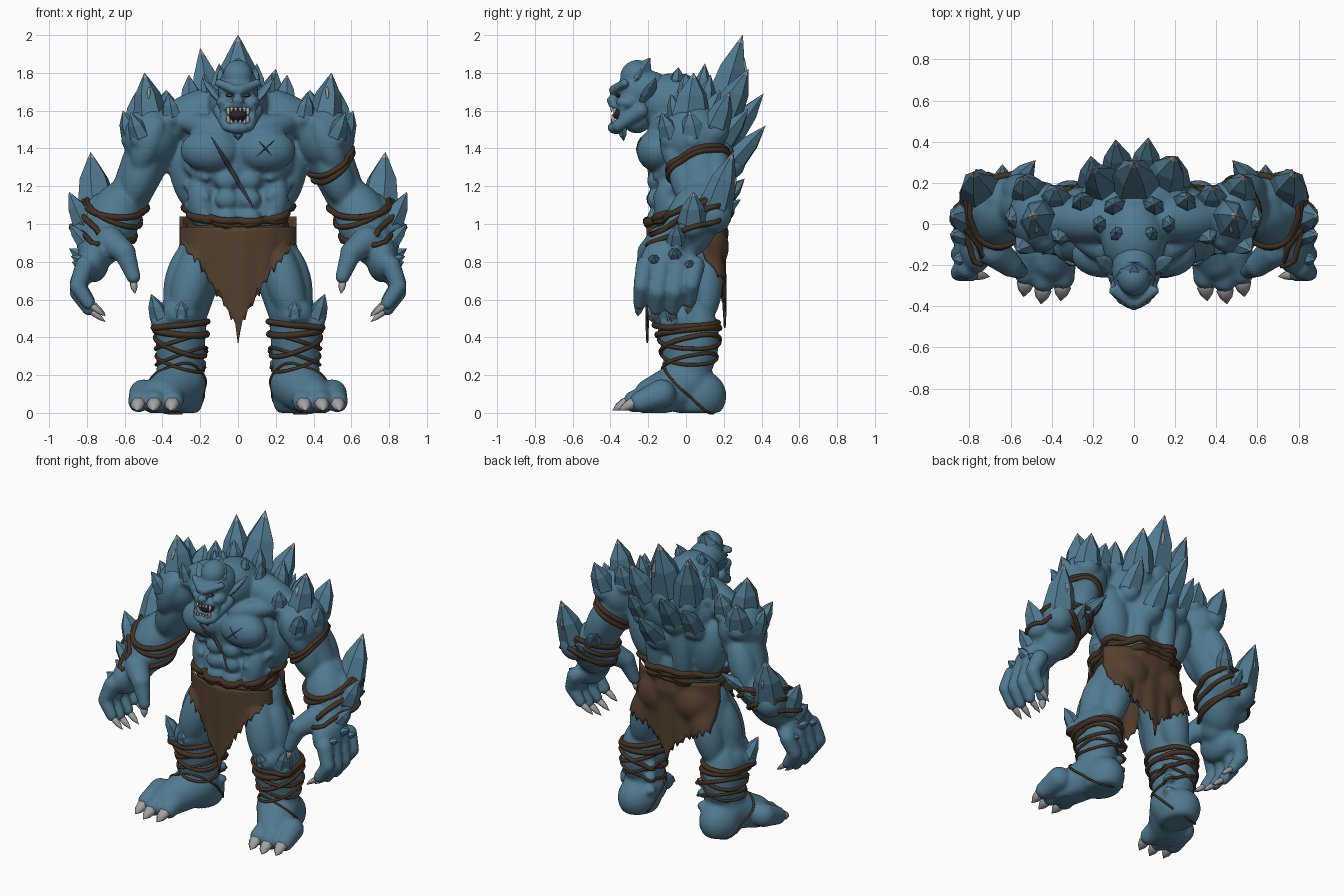
import bpy, bmesh, math, random
from mathutils import Vector, Matrix
from mathutils.bvhtree import BVHTree

random.seed(4)
cube = bpy.data.objects.get("Cube")
if cube:
    bpy.data.objects.remove(cube, do_unlink=True)


def material(name, *colour):
    mat = bpy.data.materials.new(name)
    mat.use_nodes = True
    mat.diffuse_color = (*colour, 1)
    mat.node_tree.nodes["Principled BSDF"].inputs["Base Color"].default_value = (*colour, 1)
    return mat


skin = material("blue skin", .081, .195, .28)
cloth = material("brown cloth", .086, .05, .027)
leather = material("dark leather", .058, .032, .017)
claw = material("grey claw", .36, .36, .36)
dark = material("dark mouth", .025, .02, .022)
scar = material("scar", .035, .045, .055)
ivory = material("tooth", .4, .38, .34)

# One unit sphere, copied for every rounded form
bm = bmesh.new()
bmesh.ops.create_uvsphere(bm, u_segments=24, v_segments=14, radius=1)
bm.verts.index_update()
SPHERE = [v.co.copy() for v in bm.verts], [[v.index for v in f.verts] for f in bm.faces]
bm.free()
BOTH, ONE = (1, -1), (1,)


def place(a, b, scale, side):
    a, b = (Vector((p[0] * side, p[1], p[2])) for p in (a, b))
    turn = (b - a).to_track_quat("Z", "Y").to_matrix().to_4x4()
    return Matrix.Translation((a + b) / 2) @ turn @ Matrix.Diagonal((*scale, 1))


def link(name, data):
    obj = bpy.data.objects.new(name, data)
    bpy.context.collection.objects.link(obj)
    return obj


class Part:
    """Collects primitives in one mesh, mirrored to both sides by default."""

    def __init__(self, name, *mats):
        self.name, self.mats = name, mats
        self.verts, self.faces, self.slots = [], [], []

    def add(self, verts, faces, matrix, tip_from=None):
        start = len(self.verts)
        self.verts += [matrix @ v for v in verts]
        for i, face in enumerate(faces):
            self.faces.append([start + k for k in face])
            self.slots.append(len(self.mats) - 1 if tip_from and i >= tip_from else 0)

    def turned(self, matrix, profile, n, tipped=False):
        verts = [Vector((w * math.cos(k * math.tau / n), w * math.sin(k * math.tau / n), h))
                 for h, w in profile for k in range(n)]
        faces = [list(range(n))[::-1]]
        for row in range(0, len(verts) - n, n):
            faces += [[row + k, row + (k + 1) % n, row + n + (k + 1) % n, row + n + k] for k in range(n)]
        faces.append(list(range(len(verts) - n, len(verts))))
        self.add(verts, faces, matrix, len(faces) - n - 1 if tipped else None)

    def ball(self, centre, radii, sides=BOTH):
        for s in sides:
            self.add(*SPHERE, Matrix.Translation((centre[0] * s, *centre[1:])) @ Matrix.Diagonal((*radii, 1)))

    def muscle(self, a, b, r, sides=BOTH):
        half = (Vector(b) - Vector(a)).length / 2
        for s in sides:
            self.add(*SPHERE, place(a, b, (r, r, half + r * .3), s))

    def limb(self, a, b, ra, rb):
        self.ball(a, (ra,) * 3)
        self.ball(b, (rb,) * 3)
        for s in BOTH:
            self.turned(place(a, b, (1, 1, (Vector(b) - Vector(a)).length), s), ((-.5, ra), (.5, rb)), 24)

    def spike(self, a, b, r, sides=BOTH, flat=.8):
        profile = ((-.5, .75), (-.2, 1), (.15, .74), (.42, .19), (.5, .01))
        for s in sides:
            self.turned(place(a, b, (r, r * flat, (Vector(b) - Vector(a)).length), s), profile, 6, True)

    def finish(self, voxel=0, smooth=False):
        mesh = bpy.data.meshes.new(self.name)
        mesh.from_pydata([(v.x, v.y, max(v.z, 0)) for v in self.verts], [], self.faces)
        for mat in self.mats:
            mesh.materials.append(mat)
        mesh.polygons.foreach_set("material_index", self.slots)
        mesh.polygons.foreach_set("use_smooth", [smooth] * len(self.faces))
        obj = link(self.name, mesh)
        if voxel:
            mod = obj.modifiers.new("fuse", "REMESH")
            mod.mode, mod.voxel_size, mod.use_smooth_shade = "VOXEL", voxel, True
            mod = obj.modifiers.new("soften", "SMOOTH")
            mod.factor, mod.iterations = .5, 4
        return obj


# Torso: central masses, then paired masses, then muscles
body, claws, spikes = Part("body", skin), Part("claws", claw), Part("crystal_spikes", skin, claw)
for centre, radii in (((0, .02, 1.35), (.31, .22, .26)), ((0, .09, 1.5), (.28, .19, .21)),
                      ((0, -.06, 1.64), (.16, .2, .16)), ((0, .02, 1.1), (.255, .19, .18)),
                      ((0, .02, .95), (.26, .19, .14))):
    body.ball(centre, radii, ONE)
for centre, radii in (((.145, -.15, 1.39), (.16, .112, .115)), ((.13, .09, .88), (.14, .12, .14)),
                      ((.46, .04, 1.46), (.15, .17, .17)), ((.765, -.09, .81), (.085, .15, .12)),
                      ((.3, -.1, .53), (.1, .09, .09)), ((.31, .06, .09), (.13, .155, .14))):
    body.ball(centre, radii)
for a, b, r in (((.06, .02, 1.66), (.42, .03, 1.5), .115), ((.06, -.18, 1.5), (.3, -.05, 1.54), .06),
                ((.29, .08, 1.45), (.2, .06, 1.08), .115), ((.1, .2, 1.5), (.1, .16, 1), .07),
                ((.21, -.09, 1.24), (.17, -.1, .98), .075)):
    body.muscle(a, b, r)
for z in (1.23, 1.13, 1.03):
    body.ball((.06, -.165, z), (.062, .042, .052))
    body.muscle((.16, -.17, z + .01), (.28, -.04, z + .08), .033)
# Arm, leg and foot muscles
for a, b, r in (((.42, -.08, 1.55), (.53, -.05, 1.3), .075), ((.46, -.02, 1.4), (.57, .02, 1.12), .09),
                ((.48, .14, 1.42), (.6, .17, 1.1), .09), ((.6, .09, 1.18), (.72, -.02, .86), .14),
                ((.72, .1, 1.14), (.78, -.02, .9), .08), ((.19, -.07, .9), (.3, -.12, .5), .1),
                ((.25, 0, .88), (.34, -.04, .55), .09), ((.19, .1, .88), (.28, .09, .5), .1),
                ((.3, .05, .58), (.32, .05, .2), .125)):
    body.muscle(a, b, r)
# Limb segments and thumbs
for a, b, ra, rb in (((.46, .06, 1.4), (.58, .1, 1.13), .13, .105), ((.62, .11, 1.1), (.72, -.05, .88), .125, .105),
                     ((.68, -.13, .91), (.6, -.2, .85), .08, .06), ((.6, -.2, .85), (.553, -.23, .72), .058, .038),
                     ((.18, .02, .86), (.28, -.03, .55), .135, .125), ((.3, -.02, .48), (.31, .02, .17), .135, .12),
                     ((.31, 0, .15), (.4, -.17, .08), .14, .11)):
    body.limb(a, b, ra, rb)
claws.spike((.555, -.23, .7), (.545, -.24, .63), .024)
# Fingers and toes
for k, drop in enumerate((.03, 0, 0, .04)):
    y = -.215 + .088 * k
    knuckle, joint, end = (.81, y, .78), (.85, y - .02, .64 + drop), (.79, y - .03, .55 + drop)
    body.limb(knuckle, joint, .052, .044)
    body.limb(joint, end, .044, .036)
    claws.spike(end, (.7, y - .04, .48 + drop), .025)
for x, y in ((.345, -.26), (.44, -.275), (.525, -.24)):
    body.limb((x * .8 + .08, -.13, .1), (x, y, .06), .078, .058)
    claws.spike((x, y - .02, .065), (x + .012, y - .115, .012), .042)
for z in (.17, .26, .34):
    body.ball((.2, .1, z), (.035, .04, .03))


# Crystal spikes, each rising from a swelling of the body
def crystal(a, b, r, sides=BOTH):
    body.muscle(a, Vector(a).lerp(Vector(b), .35), r * .92, sides)
    spikes.spike(a, b, r, sides)


for a, b, r in (((0, .15, 1.5), (0, .3, 2), .13), ((-.12, .15, 1.48), (-.2, .27, 1.93), .105),
                ((.12, .16, 1.48), (.2, .33, 1.82), .105), ((-.07, .19, 1.4), (-.09, .41, 1.69), .085),
                ((.05, .2, 1.27), (.07, .42, 1.52), .08)):
    crystal(a, b, r, ONE)
for a, b, r in (((.19, .15, 1.38), (.21, .33, 1.61), .08), ((.09, .08, 1.63), (.1, .1, 1.85), .06),
                ((.24, .09, 1.57), (.26, .13, 1.79), .065), ((.16, 0, 1.66), (.18, 0, 1.8), .045),
                ((.45, .02, 1.48), (.495, .04, 1.8), .11), ((.54, .04, 1.42), (.61, .02, 1.6), .075),
                ((.5, -.07, 1.42), (.57, -.13, 1.59), .065), ((.5, .13, 1.45), (.54, .23, 1.7), .09),
                ((.38, .1, 1.52), (.38, .18, 1.71), .08), ((.35, -.04, 1.53), (.37, -.08, 1.69), .055)):
    crystal(a, b, r)
for a, b, r in (((.73, .12, .98), (.78, .25, 1.38), .11), ((.79, .03, .95), (.895, .04, 1.17), .08),
                ((.79, -.05, .87), (.895, -.05, 1), .055), ((.6, .16, 1.09), (.48, .31, 1.24), .06),
                ((.64, .15, 1.04), (.64, .29, 1.13), .055), ((.4, -.08, .46), (.46, -.13, .63), .06),
                ((.81, -.17, .8), (.885, -.17, .83), .036), ((.81, -.06, .82), (.895, -.06, .87), .04),
                ((.81, .02, .77), (.88, .02, .8), .036), ((.3, -.15, .5), (.3, -.2, .59), .05)):
    crystal(a, b, r)
body = body.finish(voxel=.013)
claws.finish(smooth=True)
spikes = spikes.finish()

# Head with heavy brow, crest, ears and open jaw
head = Part("head", skin)
for centre, radii in (((0, -.22, 1.7), (.108, .155, .115)), ((0, -.26, 1.56), (.085, .08, .08)),
                      ((0, -.37, 1.51), (.066, .045, .034)), ((0, -.392, 1.655), (.032, .028, .024)),
                      ((0, -.365, 1.695), (.02, .04, .045))):
    head.ball(centre, radii, ONE)
for a, b, ra, rb in (((.015, -.382, 1.71), (.1, -.325, 1.745), .026, .022),
                     ((0, -.392, 1.632), (.08, -.335, 1.615), .02, .02),
                     ((.09, -.24, 1.6), (.055, -.36, 1.52), .042, .032),
                     ((.08, -.33, 1.61), (.07, -.345, 1.54), .018, .02)):
    head.limb(a, b, ra, rb)
head.ball((.075, -.31, 1.645), (.04, .06, .036))
head.muscle((0, -.31, 1.74), (0, -.22, 1.83), .08, ONE)
head.finish(voxel=.007)
features = Part("head_crest_and_ears", skin)
features.spike((0, -.29, 1.72), (0, -.19, 1.88), .095, ONE)
features.spike((.09, -.22, 1.65), (.19, -.16, 1.775), .045, flat=.4)
features.spike((.08, -.05, 1.74), (.09, -.04, 1.83), .04)
features.spike((0, -.34, 1.52), (0, -.33, 1.44), .035, ONE)
features.finish()
mouth = Part("mouth_and_eye_sockets", dark)
mouth.ball((0, -.315, 1.58), (.064, .07, .04), ONE)
mouth.ball((.045, -.36, 1.682), (.022, .013, .01))
mouth.finish(smooth=True)
teeth = Part("teeth_and_eyes", ivory)
for x in (.012, .034):
    teeth.spike((x, -.392, 1.62), (x, -.396, 1.59), .01)
    teeth.spike((x, -.39, 1.53), (x, -.395, 1.557), .01)
teeth.spike((.052, -.375, 1.615), (.051, -.385, 1.568), .011)
teeth.spike((.05, -.38, 1.53), (.054, -.392, 1.585), .013)
teeth.ball((.045, -.369, 1.682), (.012, .008, .005))
teeth.finish(smooth=True)

# Surface lookups for everything laid on the body
graph = bpy.context.evaluated_depsgraph_get()
surface, crystals = BVHTree.FromObject(body, graph), BVHTree.FromObject(spikes, graph)


def tube(name, points, r, mat, cyclic):
    curve = bpy.data.curves.new(name, "CURVE")
    curve.dimensions, curve.bevel_depth, curve.bevel_resolution = "3D", r, 2
    spline = curve.splines.new("POLY")
    spline.points.add(len(points) - 1)
    for k, (point, p) in enumerate(zip(spline.points, points)):
        point.co = (*p, 1)
        point.radius = 1 if cyclic else .25 + math.sin(math.pi * k / (len(points) - 1))
    spline.use_cyclic_u = cyclic
    curve.materials.append(mat)
    link(name, curve)


def strap(name, centre, normal, r, side=1, reach=.22, count=40):
    c, n = (Vector((p[0] * side, p[1], p[2])) for p in (centre, normal))
    u = n.orthogonal().normalized()
    v = n.normalized().cross(u)
    points = []
    for k in range(count):
        d = u * math.cos(math.tau * k / count) + v * math.sin(math.tau * k / count)
        points.append((surface.ray_cast(c, d, reach)[0] or c + d * .15) + d * r * .4)
    tube(name, points, r, leather, True)


# Straps on shins, feet, forearms, one upper arm, and the belt
for side, label in ((1, "left"), (-1, "right")):
    for z, tilt, r in ((.47, .1, .016), (.43, -.08, .017), (.38, .3, .011), (.35, -.35, .013),
                       (.3, .35, .009), (.26, -.3, .009)):
        strap(label + "_shin_strap", (.305, 0, z), (tilt, tilt * .4 - .08, 1), r, side)
    strap(label + "_foot_strap", (.31, -.01, .15), (.2, .8, .8), .007, side)
    for z, tilt, r in ((1.1, -.1, .017), (1.07, -.4, .014), (.99, -.5, .016), (.95, -.15, .014)):
        strap(label + "_forearm_strap", (.67 + (1.05 - z) * .4, .12 - (1.12 - z) * .65, z), (tilt, -.3, 1), r, side)
for dz in (0, .035):
    strap("left_upper_arm_strap", (.5, .06, 1.3 + dz), (-.6 + dz * 3, -.3, .8), .015)
for z, tilt in ((1.06, .04), (1.035, -.16), (1.03, .16), (1, -.03)):
    strap("belt_wrap", (0, .02, z), (tilt, -.2, 1), .02, reach=.31, count=56)


# Ragged loincloth, draped over the hips
def flap(name, facing, top, tip, rise, power, columns=48, rows=14):
    verts, faces = [], []
    for i in range(columns + 1):
        u = i / columns * 2 - 1
        end = tip + rise * abs(u) ** power + random.uniform(.01, .05) * (i % 3 != 0) * (abs(u) > .03)
        for j in range(rows + 1):
            x, z = u * .305, top + (end - top) * j / rows
            depth = .205 * math.sqrt(1 - (u * .95) ** 2) + .006 * math.sin(u * 16) * j / rows
            spot = surface.ray_cast(Vector((x, facing * .6, z)), Vector((0, -facing, 0)), .58)[0]
            verts.append((x, facing * max(depth, spot.y * facing + .013 if spot else 0), z))
            if i < columns and j < rows:
                k = i * (rows + 1) + j
                faces.append((k, k + 1, k + rows + 2, k + rows + 1))
    mesh = bpy.data.meshes.new(name)
    mesh.from_pydata(verts, [], faces)
    mesh.polygons.foreach_set("use_smooth", [True] * len(faces))
    mesh.materials.append(cloth)
    mod = link(name, mesh).modifiers.new("thickness", "SOLIDIFY")
    mod.thickness, mod.offset = .01, 0


flap("loincloth_front", -1, .985, .37, .52, .7)
flap("loincloth_back", 1, 1.04, .45, .27, .5)


# Chest scars, and worn streaks on the crystals
def scratch(name, tree, a, b, r, mat, facing=-1):
    line = [Vector((a[0], facing * .6, a[1])).lerp(Vector((b[0], facing * .6, b[1])), k / 14) for k in range(15)]
    hits = [tree.ray_cast(p, Vector((0, -facing, 0)))[0] for p in line]
    tube(name, [h for h in hits if h], r, mat, False)


scratch("chest_slash", surface, (-.14, 1.46), (.08, 1.09), .01, scar)
scratch("chest_cross", surface, (.09, 1.35), (.2, 1.45), .003, scar)
scratch("chest_cross", surface, (.11, 1.44), (.18, 1.36), .003, scar)
for side in BOTH:
    scratch("shoulder_streak", crystals, (.47 * side, 1.73), (.475 * side, 1.66), .007, claw)
    scratch("forearm_streak", crystals, (.77 * side, 1.26), (.76 * side, 1.18), .006, claw, 1)
scratch("back_streak", crystals, (.02, 1.88), (.03, 1.76), .008, claw, 1)
